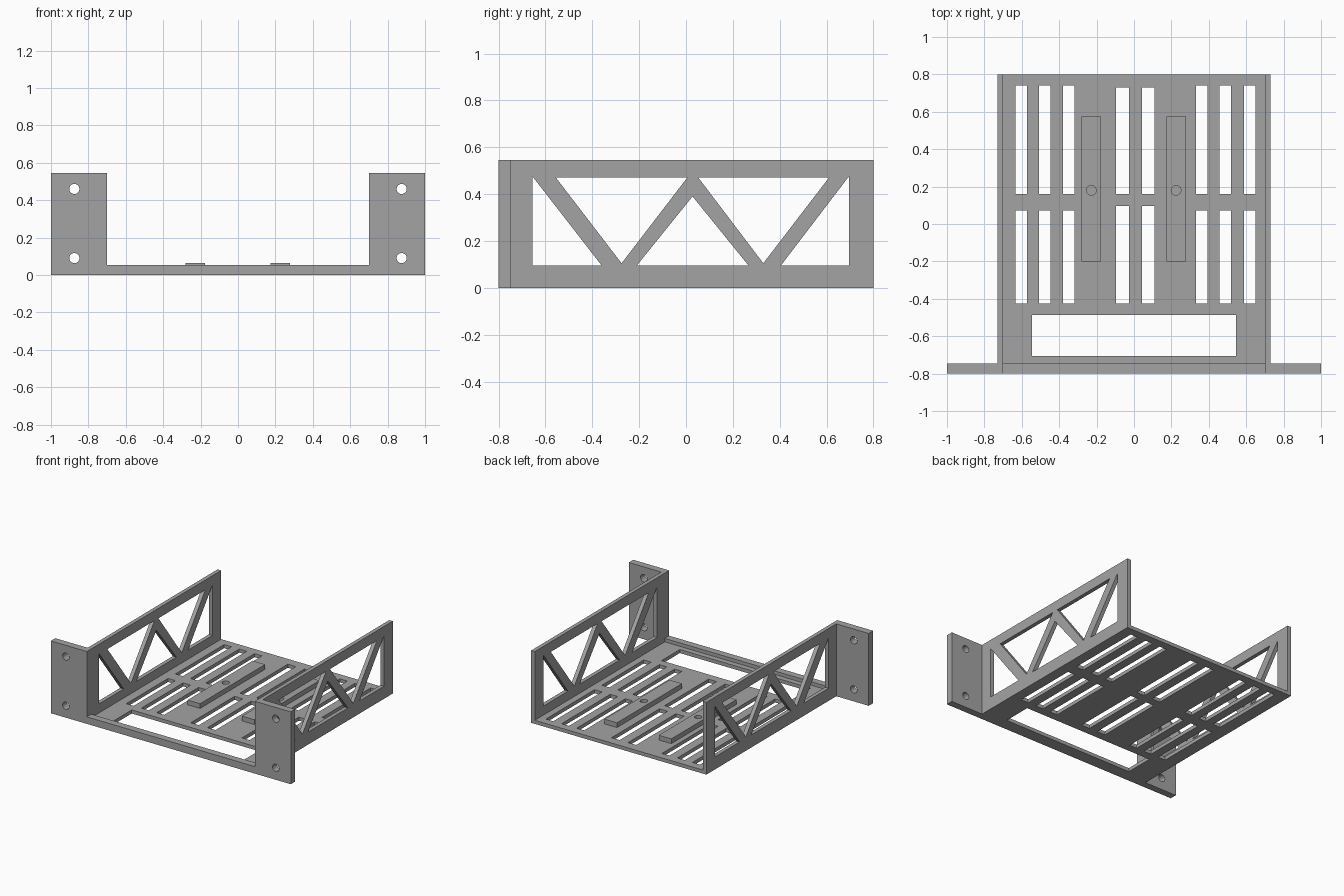
import bpy, bmesh, math
from mathutils import Vector

cube = bpy.data.objects.get("Cube")
if cube:
    bpy.data.objects.remove(cube, do_unlink=True)

grey = bpy.data.materials.new("plain grey")
grey.use_nodes = True
COLOUR = (0.37, 0.37, 0.37, 1)
grey.diffuse_color = COLOUR
grey.node_tree.nodes["Principled BSDF"].inputs["Base Color"].default_value = COLOUR


def rect(x0, x1, y0, y1):
    return [(x0, y0), (x1, y0), (x1, y1), (x0, y1)]


def circle(cx, cy, r, n=32):
    return [(cx + r * math.cos(i * math.tau / n), cy + r * math.sin(i * math.tau / n))
            for i in range(n)]


def plate(name, loops, place, depth, mirrored=False):
    """Flat outline (first loop) with holes (other loops), thickened along depth."""
    bm = bmesh.new()
    edges = []
    for loop in loops:
        vs = [bm.verts.new(place(a, b)) for a, b in loop]
        edges += [bm.edges.new((v, vs[i - 1])) for i, v in enumerate(vs)]
    bmesh.ops.triangle_fill(bm, edges=edges, use_beauty=True)
    ext = bmesh.ops.extrude_face_region(bm, geom=bm.faces[:], use_keep_orig=True)
    moved = [g for g in ext["geom"] if isinstance(g, bmesh.types.BMVert)]
    bmesh.ops.translate(bm, verts=moved, vec=Vector(depth))
    bmesh.ops.recalc_face_normals(bm, faces=bm.faces[:])
    mesh = bpy.data.meshes.new(name)
    bm.to_mesh(mesh)
    bm.free()
    mesh.materials.append(grey)
    obj = bpy.data.objects.new(name, mesh)
    bpy.context.collection.objects.link(obj)
    if mirrored:
        obj.modifiers.new("other side", "MIRROR")
    return obj


FLOOR, LIP, HEIGHT = 0.027, 0.053, 0.545
IN, OUT, FRONT, EAR, BACK = 0.70, 0.73, -0.80, -0.747, 0.80

# Vented floor with a wide cable opening at the front
vents = [rect(-0.545, 0.545, -0.705, -0.487)]
for x in (-0.603, -0.477, -0.349, 0.362, 0.488, 0.619):
    vents += [rect(x - 0.031, x + 0.031, 0.16, 0.74),
              rect(x - 0.031, x + 0.031, -0.425, 0.073)]
for x in (-0.062, 0.076):
    vents += [rect(x - 0.034, x + 0.034, 0.16, 0.73),
              rect(x - 0.034, x + 0.034, -0.425, 0.097)]
plate("vented_floor", [rect(-IN, IN, EAR, BACK)] + vents,
      lambda x, y: (x, y, 0), (0, 0, FLOOR))

# Raised lip along the front edge
plate("front_lip", [rect(-IN, IN, 0, LIP)],
      lambda x, z: (x, FRONT, z), (0, EAR - FRONT, 0))

# Support pads with a shallow round recess
for side, x in (("right", -0.228), ("left", 0.225)):
    plate(side + "_support_pad",
          [rect(x - 0.052, x + 0.052, -0.20, 0.575), circle(x, 0.18, 0.026)],
          lambda a, b: (a, b, FLOOR), (0, 0, 0.063 - FLOOR))

# Truss side walls
LOW, HIGH = 0.095, 0.47
truss = [
    [(-0.655, 0.475), (-0.655, LOW), (-0.36, LOW)],
    [(-0.555, HIGH), (0.005, HIGH), (-0.275, 0.105)],
    [(-0.21, LOW), (0.267, LOW), (0.028, 0.39)],
    [(0.053, HIGH), (0.61, HIGH), (0.33, 0.105)],
    [(0.695, 0.475), (0.695, LOW), (0.405, LOW)],
]
plate("truss_side_walls", [rect(EAR, BACK, 0, HEIGHT)] + truss,
      lambda y, z: (IN, y, z), (OUT - IN, 0, 0), mirrored=True)

# Mounting ears with two screw holes each
plate("mounting_ears",
      [rect(IN, 1, 0, HEIGHT), circle(0.875, 0.09, 0.027), circle(0.875, 0.46, 0.027)],
      lambda x, z: (x, FRONT, z), (0, EAR - FRONT, 0), mirrored=True)
